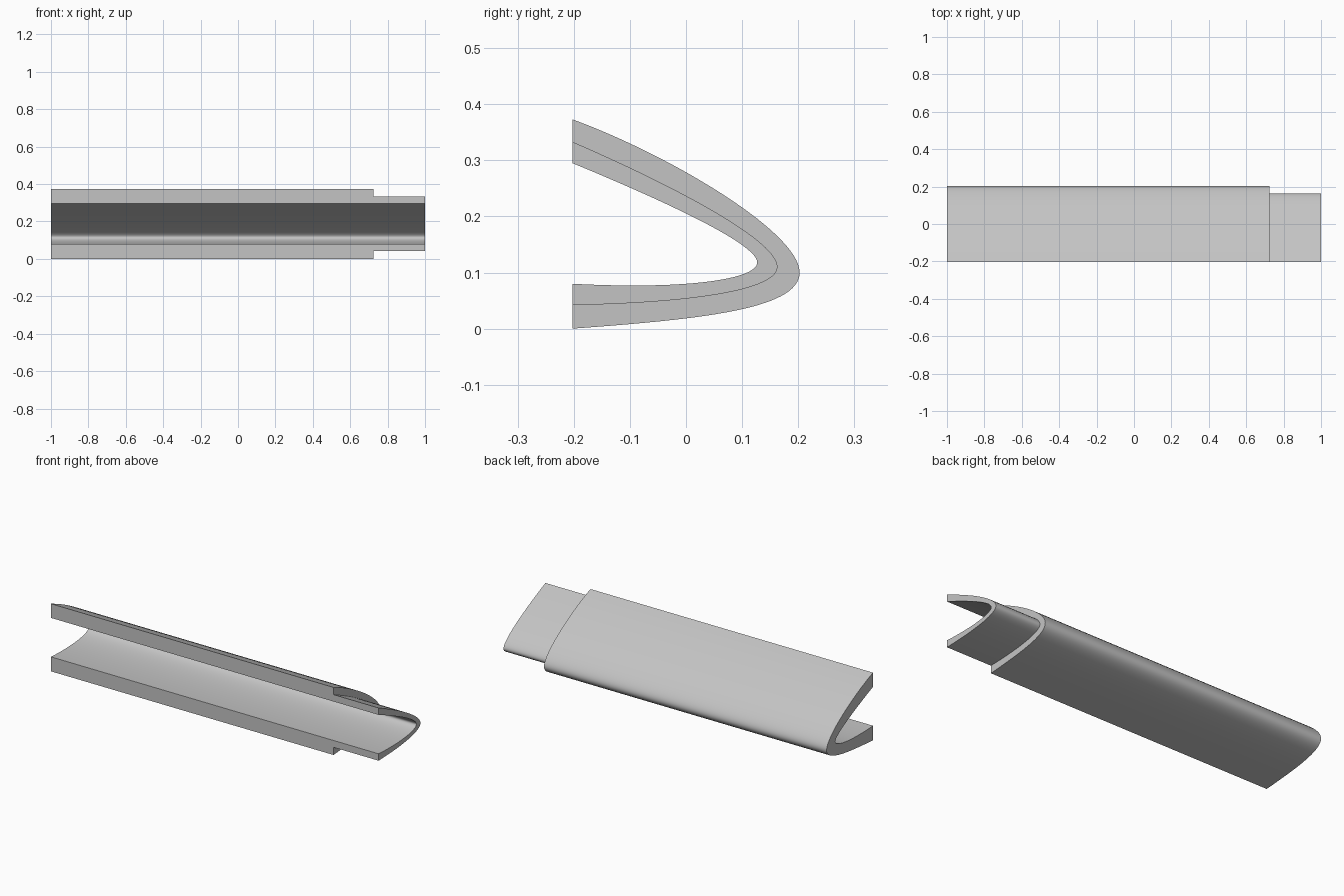
import bpy, bmesh, math
from mathutils import Vector
from mathutils.geometry import interpolate_bezier

cube = bpy.data.objects.get("Cube")
if cube:
    bpy.data.objects.remove(cube)

SEGMENTS = 32
FRONT = -0.2025
LEFT_END, STEP, RIGHT_END = -1.0, 0.725, 1.0


def curve(*points):
    """Open nose-shaped curve in (y, z): upper Bezier half, then lower half."""
    p = [Vector((0, y, z)) for y, z in points]
    upper = interpolate_bezier(*p[:4], SEGMENTS)
    lower = interpolate_bezier(*p[3:], SEGMENTS)
    return upper + lower[1:]


# Cross-section curves: sleeve outside, tongue outside, hollow inside
outer = curve((FRONT, 0.373), (-0.03, 0.31), (0.2025, 0.172), (0.2025, 0.1),
              (0.2025, 0.035), (0.03, 0.017), (FRONT, 0))
middle = curve((FRONT, 0.333), (-0.04, 0.263), (0.163, 0.16), (0.163, 0.11),
               (0.163, 0.07), (0.02, 0.046), (FRONT, 0.042))
inner = curve((FRONT, 0.295), (-0.05, 0.232), (0.127, 0.152), (0.127, 0.118),
              (0.127, 0.088), (0, 0.069), (FRONT, 0.08))

# Loft a closed ring of rails: sleeve, step, tongue, end, hollow, end
bm = bmesh.new()
layout = [(outer, LEFT_END), (outer, STEP), (middle, STEP),
          (middle, RIGHT_END), (inner, RIGHT_END), (inner, LEFT_END)]
rails = [[bm.verts.new((x, p.y, p.z)) for p in pts] for pts, x in layout]
for a, b in zip(rails, rails[1:] + rails[:1]):
    for i in range(len(a) - 1):
        bm.faces.new((a[i], a[i + 1], b[i + 1], b[i]))

# Flat front lips
for end in (0, -1):
    bm.faces.new([rail[end] for rail in rails])
bmesh.ops.recalc_face_normals(bm, faces=bm.faces)

mesh = bpy.data.meshes.new("stepped_edge_shell")
bm.to_mesh(mesh)
bm.free()
shell = bpy.data.objects.new("stepped_edge_shell", mesh)
bpy.context.collection.objects.link(shell)

# Plain grey material
grey = bpy.data.materials.new("light_grey")
grey.use_nodes = True
color = (0.55, 0.55, 0.55, 1)
grey.diffuse_color = color
grey.node_tree.nodes["Principled BSDF"].inputs["Base Color"].default_value = color
mesh.materials.append(grey)

# Smooth curved walls with crisp lips and step
bpy.ops.object.select_all(action='DESELECT')
shell.select_set(True)
bpy.context.view_layer.objects.active = shell
bpy.ops.object.shade_smooth_by_angle(angle=math.radians(30))
